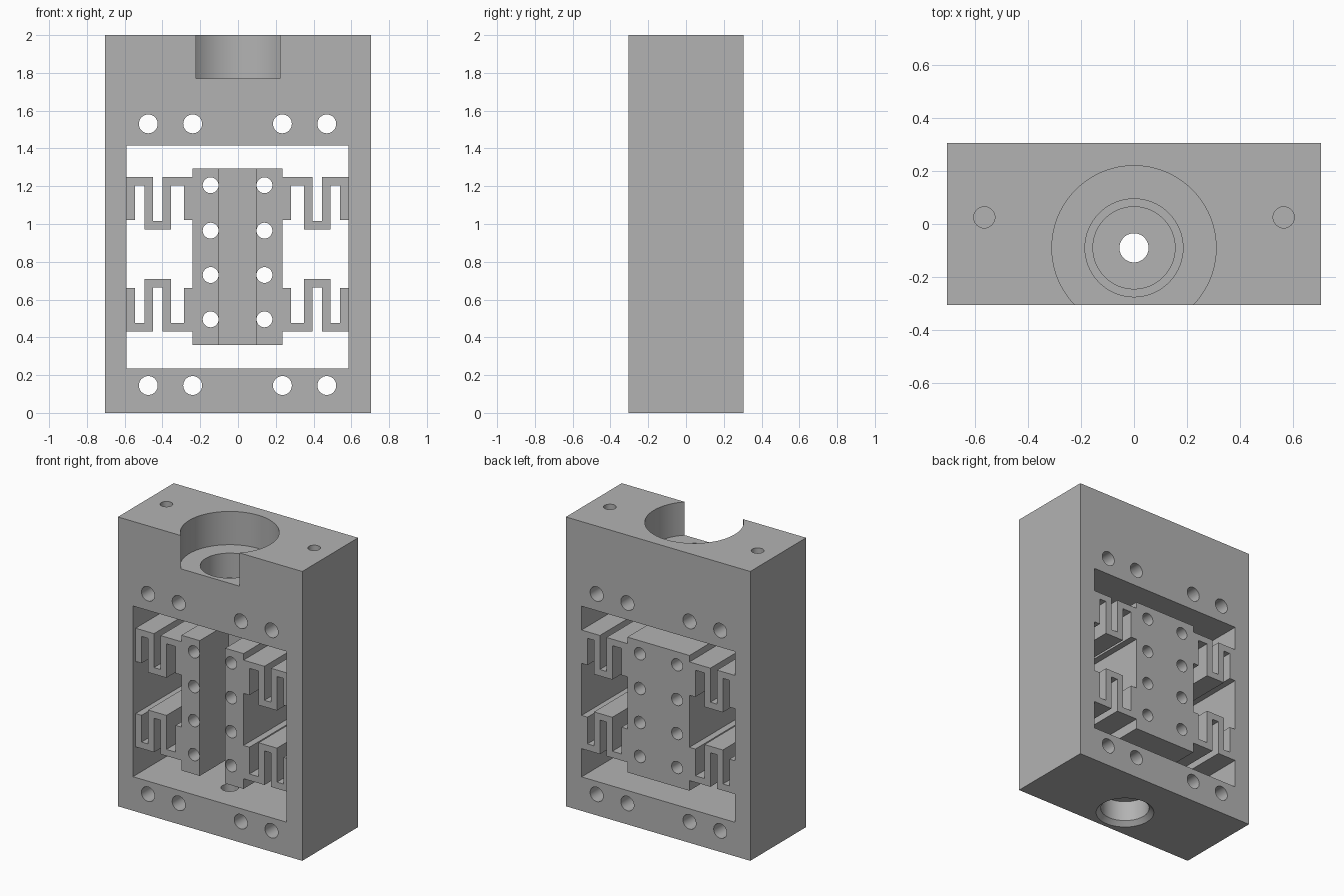
import bpy, bmesh, math
from mathutils import Matrix, Vector

old = bpy.data.objects.get("Cube")
if old:
    bpy.data.objects.remove(old, do_unlink=True)

grey = bpy.data.materials.new("plain grey")
grey.use_nodes = True
colour = (0.45, 0.45, 0.45, 1)
grey.diffuse_color = colour
grey.node_tree.nodes["Principled BSDF"].inputs["Base Color"].default_value = colour

FRONT, BACK = -0.305, 0.305
INNER_FRONT = -0.275       # moving parts sit slightly behind the front
MID_X, MID_Z = -0.0025, 0.84
BORE_Y = -0.09


def prism(name, outline, axis, start, end):
    """Extrude an outline along y (points are x, z) or z (points are x, y)."""
    bm = bmesh.new()
    place = (lambda p: (p[0], start, p[1])) if axis == "y" else (lambda p: (p[0], p[1], start))
    face = bm.faces.new([bm.verts.new(place(p)) for p in outline])
    made = bmesh.ops.extrude_face_region(bm, geom=[face])["geom"]
    shift = (0, end - start, 0) if axis == "y" else (0, 0, end - start)
    bmesh.ops.translate(bm, vec=shift, verts=[v for v in made if isinstance(v, bmesh.types.BMVert)])
    bmesh.ops.recalc_face_normals(bm, faces=bm.faces)
    return finish(name, bm)


def finish(name, bm):
    mesh = bpy.data.meshes.new(name)
    bm.to_mesh(mesh)
    bm.free()
    mesh.materials.append(grey)
    ob = bpy.data.objects.new(name, mesh)
    bpy.context.collection.objects.link(ob)
    return ob


def rect(x0, x1, z0, z1):
    return [(x0, z0), (x1, z0), (x1, z1), (x0, z1)]


def bore(x, y, steps, segments=64):
    """Turned cutter from (radius, z) steps, listed from bottom to top."""
    bm = bmesh.new()
    rings = []
    for r, z in steps:
        rings.append([bm.verts.new((x + r * math.cos(a), y + r * math.sin(a), z))
                      for a in (2 * math.pi * i / segments for i in range(segments))])
    for low, high in zip(rings, rings[1:]):
        for i in range(segments):
            j = (i + 1) % segments
            bm.faces.new((low[i], low[j], high[j], high[i]))
    bm.faces.new(rings[0][::-1])
    bm.faces.new(rings[-1])
    bmesh.ops.recalc_face_normals(bm, faces=bm.faces)
    return finish("bore_cutter", bm)


def cross_hole(x, z, r):
    bm = bmesh.new()
    turn = Matrix.Translation((x, 0, z)) @ Matrix.Rotation(math.pi / 2, 4, "X")
    bmesh.ops.create_cone(bm, cap_ends=True, segments=32, radius1=r, radius2=r, depth=1, matrix=turn)
    return finish("hole_cutter", bm)


def cut(ob, cutters):
    bpy.context.view_layer.objects.active = ob
    for c in cutters:
        mod = ob.modifiers.new("cut", "BOOLEAN")
        mod.operation, mod.solver, mod.object = "DIFFERENCE", "EXACT", c
        bpy.ops.object.modifier_apply(modifier=mod.name)
        bpy.data.objects.remove(c, do_unlink=True)
    bpy.ops.object.select_all(action="DESELECT")
    ob.select_set(True)
    bpy.ops.object.shade_smooth_by_angle(angle=math.radians(30))


# Outer frame with its window, bores and mounting holes
frame = prism("frame", rect(-0.705, 0.705, 0, 2), "y", FRONT, BACK)
cutters = [prism("window_cutter", rect(-0.59, 0.585, 0.235, 1.415), "y", -0.5, 0.5)]
cutters.append(bore(0, BORE_Y, [(0.31, 1.77), (0.31, 2.1)], 96))
cutters.append(bore(0, BORE_Y, [(0.055, 1.3), (0.055, 1.5), (0.155, 1.5), (0.155, 1.6),
                                (0.185, 1.6), (0.185, 1.9)]))
cutters.append(bore(0, BORE_Y, [(0.195, -0.01), (0.155, 0.03), (0.155, 0.17),
                                (0.055, 0.17), (0.055, 0.3)]))
cutters += [bore(x, 0.025, [(0.04, 1.7), (0.04, 2.1)], 32) for x in (-0.565, 0.565)]
cutters += [cross_hole(x, z, 0.05) for z in (0.145, 1.53) for x in (-0.475, -0.24, 0.235, 0.47)]
cut(frame, cutters)

# Central carriage: a channel open to the front, with two rows of holes
channel = [(-0.24, INNER_FRONT), (-0.1, INNER_FRONT), (-0.1, 0.04), (0.095, 0.04),
           (0.095, INNER_FRONT), (0.235, INNER_FRONT), (0.235, BACK), (-0.24, BACK)]
carriage = prism("carriage", channel, "z", 0.36, 1.295)
cut(carriage, [cross_hole(x, z, 0.042) for x in (-0.145, 0.14) for z in (0.495, 0.73, 0.965, 1.205)])

# Four folded leaf springs joining the carriage to the frame
TOP, UNDER, FOOT, LOW = 1.25, 1.205, 1.02, 0.97
fold = [(-0.59, TOP), (-0.45, TOP), (-0.45, FOOT - 0.005), (-0.4, FOOT - 0.005), (-0.4, TOP),
        (-0.24, TOP), (-0.24, FOOT), (-0.285, FOOT), (-0.285, UNDER), (-0.355, UNDER),
        (-0.355, LOW), (-0.495, LOW), (-0.495, UNDER), (-0.545, UNDER), (-0.545, FOOT),
        (-0.59, FOOT)]
for level, flip_z in (("upper", False), ("lower", True)):
    for side, flip_x in (("right", False), ("left", True)):
        outline = [(2 * MID_X - x if flip_x else x, 2 * MID_Z - z if flip_z else z) for x, z in fold]
        prism(f"{level}_{side}_spring", outline, "y", INNER_FRONT, BACK)
